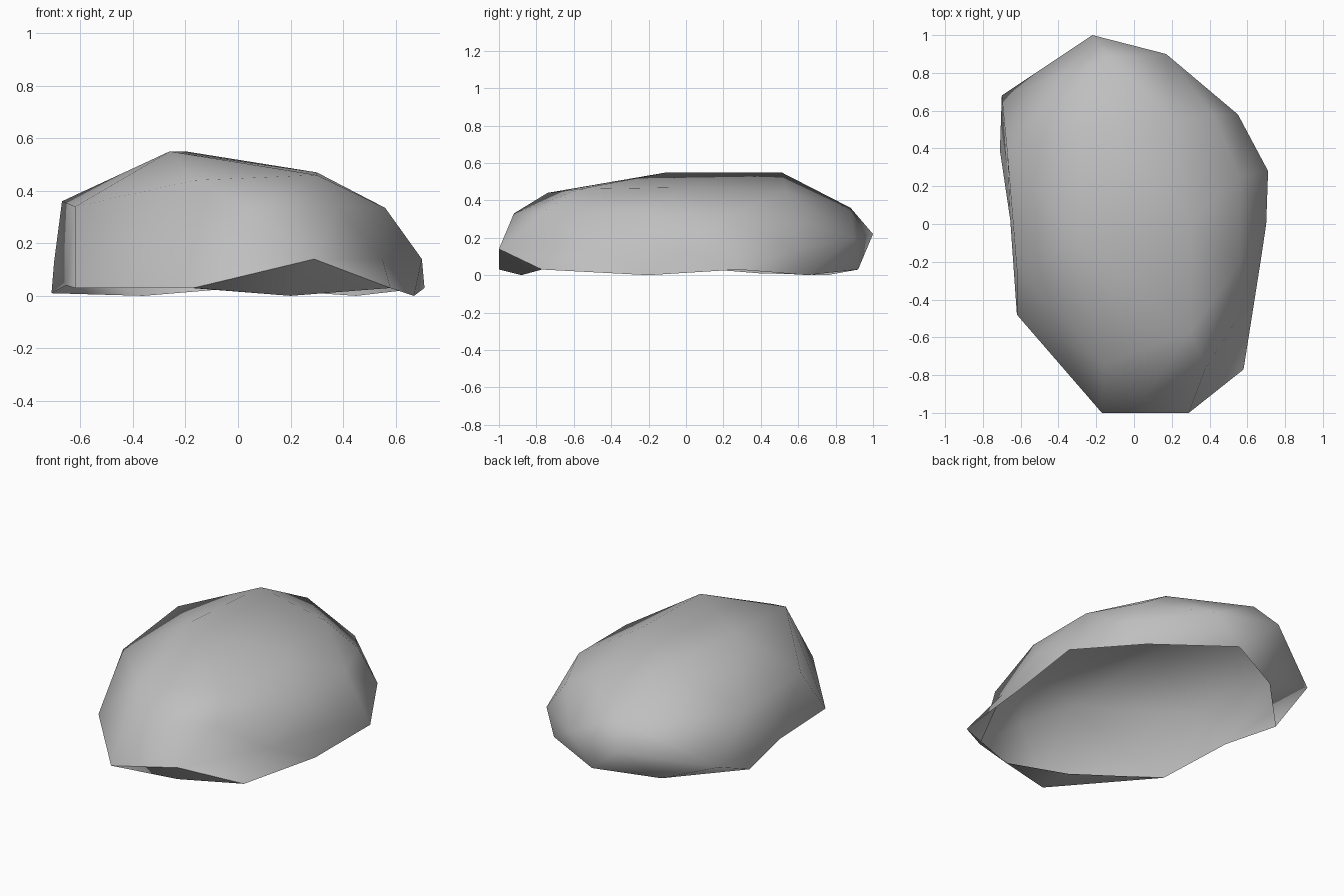
import bpy
import bmesh
from math import radians

# Remove only the default cube
default_cube = bpy.data.objects.get("Cube")
if default_cube:
    bpy.data.objects.remove(default_cube, do_unlink=True)


def make_material(name, colour):
    material = bpy.data.materials.new(name)
    material.use_nodes = True
    material.diffuse_color = colour
    shader = material.node_tree.nodes["Principled BSDF"]
    shader.inputs["Base Color"].default_value = colour
    shader.inputs["Roughness"].default_value = 0.9
    return material


def dent(bm, corners, point, on_rim=False):
    """Replace the faces spanning the corners with a fan around a pushed-in point."""
    corners = set(corners)
    region = [f for f in bm.faces if corners.issuperset(f.verts)]
    outline = []
    for face in region:
        for loop in face.loops:
            neighbours = [f for f in loop.edge.link_faces if f is not face]
            is_open = not neighbours
            shared = any(f in region for f in neighbours)
            if not shared and not (is_open and on_rim):
                outline.append((loop.vert, loop.link_loop_next.vert))
    bmesh.ops.delete(bm, geom=region, context='FACES')
    centre = bm.verts.new(point)
    for start, end in outline:
        bm.faces.new((start, end, centre))


# Wavy ground rim, counter-clockwise from the front
ground_rim = [
    (-.17, -1, .03), (.2, -.88, 0), (.58, -.77, .03), (.67, -.2, 0),
    (.71, .28, .03), (.45, .65, 0), (0, .92, .03), (-.36, .755, 0),
    (-.71, .39, .01), (-.62, -.48, .03),
]
# Widest band of the boulder, overhanging the rim at the front lip and the back
bulge = [
    (.29, -1, .14), (.7, 0, .14), (.55, .58, .13),
    (.17, .9, .2), (-.22, 1, .22), (-.7, .68, .13),
]
# Shoulder where the walls turn in
shoulder = [
    (.05, -.92, .33), (.38, -.76, .34), (.56, -.21, .335), (.56, .25, .335),
    (.42, .58, .31), (-.14, .88, .36), (-.67, .37, .36), (-.62, -.24, .34),
]
# Gently sloping crown
crown = [
    (-.165, -.74, .44), (.3, -.57, .46), (.3, 0, .47), (.22, .54, .445),
    (-.2, .51, .55), (-.26, -.1, .55),
]

# Stretch a faceted skin over the stacked outlines
mesh = bpy.data.meshes.new("boulder")
boulder = bpy.data.objects.new("boulder", mesh)
bpy.context.collection.objects.link(boulder)
bm = bmesh.new()
rim, waist, upper, top = [
    [bm.verts.new(point) for point in ring]
    for ring in (ground_rim, bulge, shoulder, crown)
]
bmesh.ops.convex_hull(bm, input=list(bm.verts))
bm.normal_update()

# Open the base: drop the faces that only join rim points
base = [f for f in bm.faces if set(rim).issuperset(f.verts) and f.normal.z < -0.7]
bmesh.ops.delete(bm, geom=base, context='FACES')
loose = [v for v in bm.verts if not v.link_faces]
bmesh.ops.delete(bm, geom=loose, context='VERTS')

# Hollow above the front corner ledge, and a shallow one along the opposite wall
dent(bm, [waist[0], waist[1], upper[1], upper[2], rim[2], rim[3]], (.55, -.5, .14))
dent(bm, [waist[5], upper[6], upper[7], rim[8], rim[9]], (-.655, .02, .04), on_rim=True)

# Short strip of underside behind the front edge
inner = bm.verts.new((-.18, -.79, .03))
bm.faces.new((inner, rim[1], rim[0]))
bm.faces.new((inner, rim[0], rim[9]))
bm.to_mesh(mesh)
bm.free()

# Stone colour and soft shading, crisp at the front lip and soft around the back
mesh.materials.append(make_material("stone grey", (0.52, 0.52, 0.52, 1)))
bpy.ops.object.select_all(action='DESELECT')
boulder.select_set(True)
bpy.context.view_layer.objects.active = boulder
bpy.ops.object.shade_smooth_by_angle(angle=radians(62))
for edge in mesh.edges:
    if all(mesh.vertices[i].co.y > 0.3 for i in edge.vertices):
        edge.use_edge_sharp = False
